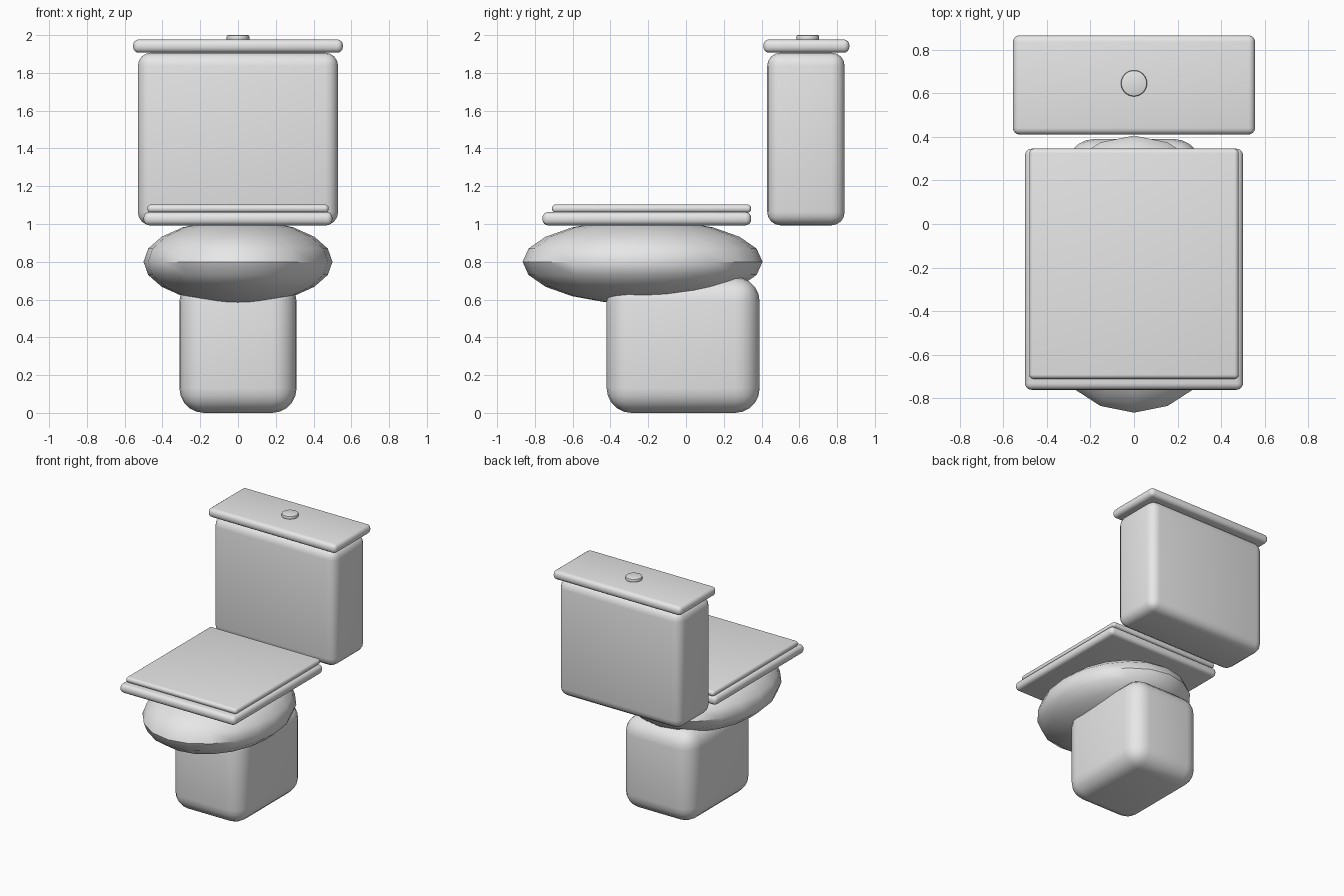
import bpy

if "Cube" in bpy.data.objects:
    bpy.data.objects.remove(bpy.data.objects["Cube"])

white = bpy.data.materials.new("porcelain_white")
white.diffuse_color = (0.8, 0.8, 0.8, 1)
white.use_nodes = True
white.node_tree.nodes["Principled BSDF"].inputs["Base Color"].default_value = white.diffuse_color


def finish(obj, name, bevel=0, segments=4):
    """Name, scale, bevel, colour and smooth-shade a part."""
    obj.name = name
    bpy.ops.object.transform_apply(location=False, rotation=False, scale=True)
    if bevel:
        mod = obj.modifiers.new("rounded_edges", 'BEVEL')
        mod.width = bevel
        mod.segments = segments
        mod.limit_method = 'ANGLE'
        bpy.ops.object.modifier_apply(modifier=mod.name)
    obj.data.materials.append(white)
    bpy.ops.object.shade_smooth_by_angle(angle=0.7)


def rounded_box(name, x, y0, y1, z0, z1, bevel, segments=4):
    """Box symmetric in x with rounded edges, given by its extents."""
    bpy.ops.mesh.primitive_cube_add(size=1, location=(0, (y0 + y1) / 2, (z0 + z1) / 2))
    obj = bpy.context.object
    obj.scale = (2 * x, y1 - y0, z1 - z0)
    finish(obj, name, bevel, segments)


# foot and bowl
rounded_box("pedestal", 0.31, -0.42, 0.39, 0.0, 0.72, 0.13, 5)
bpy.ops.mesh.primitive_uv_sphere_add(segments=20, ring_count=10, radius=1,
                                     location=(0, -0.23, 0.80))
bpy.context.object.scale = (0.50, 0.635, 0.225)
finish(bpy.context.object, "bowl")

# seat and its cover
rounded_box("seat", 0.50, -0.76, 0.345, 0.993, 1.063, 0.03)
rounded_box("seat_cover", 0.48, -0.71, 0.345, 1.06, 1.103, 0.02)

# water tank, its lid and the flush button
rounded_box("tank", 0.53, 0.43, 0.84, 0.993, 1.907, 0.07)
rounded_box("tank_lid", 0.555, 0.41, 0.865, 1.907, 1.977, 0.03)
bpy.ops.mesh.primitive_cylinder_add(vertices=32, radius=0.06, depth=0.03,
                                    location=(0, 0.645, 1.985))
finish(bpy.context.object, "flush_button", 0.008, 2)
